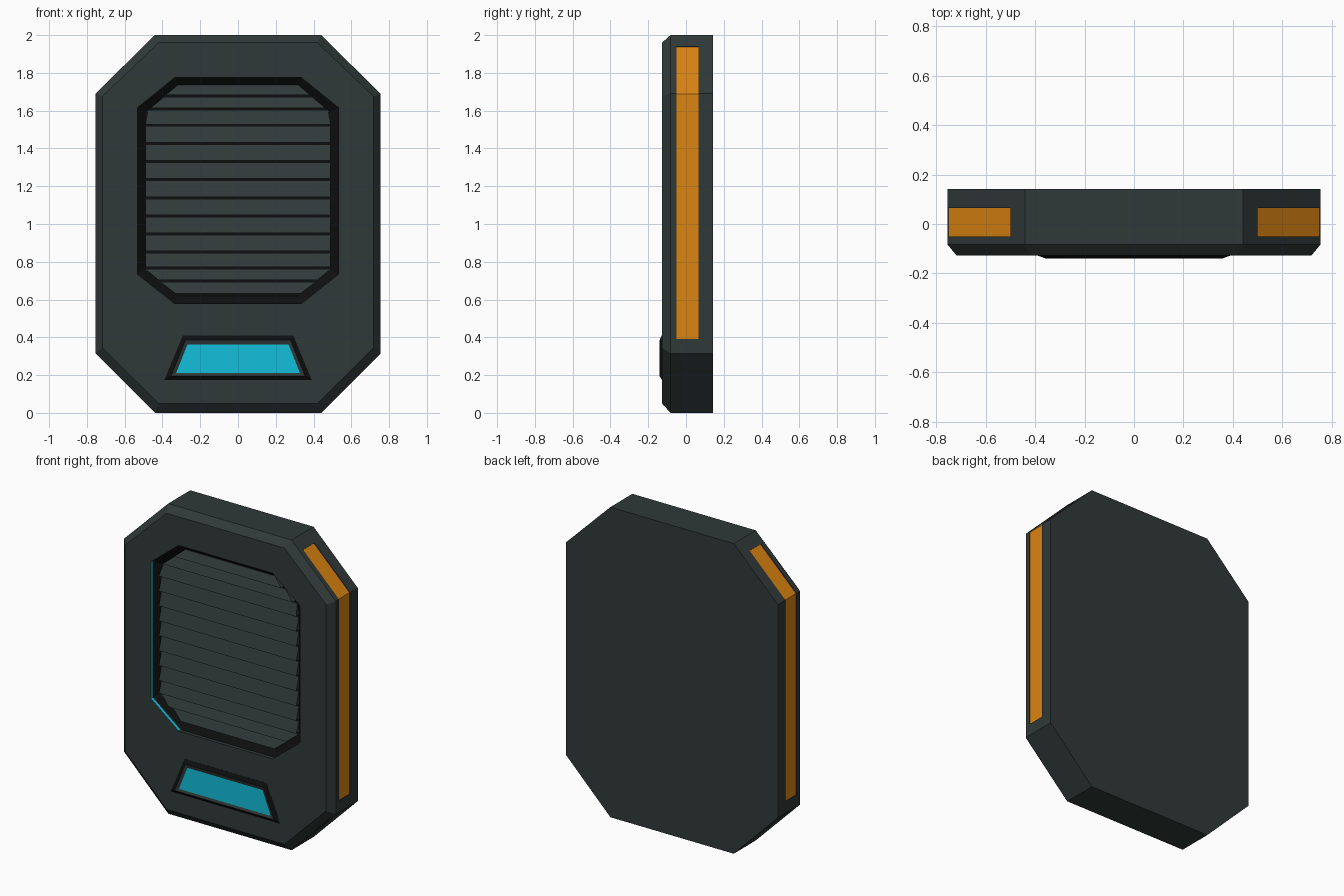
import bpy, bmesh

cube = bpy.data.objects.get("Cube")
if cube:
    bpy.data.objects.remove(cube, do_unlink=True)


def material(name, rgb):
    m = bpy.data.materials.new(name)
    m.use_nodes = True
    m.diffuse_color = (*rgb, 1)
    m.node_tree.nodes["Principled BSDF"].inputs["Base Color"].default_value = (*rgb, 1)
    return m


GREY = material("dark_grey_green", (0.029, 0.042, 0.040))
BLACK = material("black", (0.004, 0.0045, 0.0045))
CYAN = material("cyan", (0.006, 0.52, 0.70))
ORANGE = material("orange", (0.72, 0.23, 0.006))


def loft(name, rings, mats, paint):
    """Bridge rings of (y, [(x, z), ...]), cap both ends.
    paint(band, side) gives the material index; the last cap is band len - 1."""
    bm = bmesh.new()
    loops = [[bm.verts.new((x, y, z)) for x, z in pts] for y, pts in rings]
    n = len(loops[0])
    bm.faces.new(loops[0])
    for b, (low, high) in enumerate(zip(loops, loops[1:])):
        for i in range(n):
            j = (i + 1) % n
            f = bm.faces.new((low[i], low[j], high[j], high[i]))
            f.material_index = paint(b, i)
    bm.faces.new(loops[-1]).material_index = paint(len(rings) - 1, 0)
    bmesh.ops.recalc_face_normals(bm, faces=bm.faces)
    me = bpy.data.meshes.new(name)
    bm.to_mesh(me)
    bm.free()
    for m in mats:
        me.materials.append(m)
    ob = bpy.data.objects.new(name, me)
    bpy.context.collection.objects.link(ob)
    return ob


def octagon(flat, wide, z0, z1, z2, z3):
    """Side order: bottom, chamfer, side, chamfer, top, chamfer, side, chamfer."""
    right = [(flat, z0), (wide, z1), (wide, z2), (flat, z3)]
    return [(-flat, z0)] + right + [(-x, z) for x, z in reversed(right[1:])]


def trapezoid(bottom, top, z0, z1):
    return [(-bottom, z0), (bottom, z0), (top, z1), (-top, z1)]


# Housing with front bevel and recessed vent well
outline = octagon(0.44, 0.755, 0, 0.315, 1.69, 2)
opening = octagon(0.335, 0.533, 0.578, 0.735, 1.615, 1.775)


def paint_housing(band, side):
    if band == 3:
        return 0 if side in (0, 4) else 2    # glowing rim of the vent
    return 1 if band >= 4 else 0


housing = loft("housing", [
    (0.142, outline),
    (-0.082, outline),
    (-0.127, octagon(0.42, 0.718, 0.05, 0.345, 1.675, 1.96)),
    (-0.127, opening),
    (-0.105, opening),
    (-0.075, octagon(0.32, 0.49, 0.62, 0.76, 1.59, 1.735)),
], [GREY, BLACK, CYAN], paint_housing)


# Orange strips set into shallow grooves along each side and upper chamfer
def strip(name, sign, depth, lift, mat):
    def path(d):
        k = 0.7 * d
        return [(0.5 + k, 1.941 + k), (0.755 + d, 1.69 + 0.41 * d), (0.755 + d, 0.39)]
    pts = [(sign * x, z) for x, z in path(-depth) + path(lift)[::-1]]
    return loft(name, [(-0.05, pts), (0.065, pts)], [mat], lambda b, i: 0)


for side, sign in (("left", 1), ("right", -1)):
    cutter = strip("groove_cutter", sign, 0.012, 0.03, GREY)
    cutter.hide_render = True
    mod = housing.modifiers.new("groove", "BOOLEAN")
    mod.operation = "DIFFERENCE"
    mod.solver = "EXACT"
    mod.object = cutter
    bpy.context.view_layer.objects.active = housing
    bpy.ops.object.modifier_apply(modifier=mod.name)
    bpy.data.objects.remove(cutter, do_unlink=True)
    strip(side + "_strip", sign, 0.02, -0.005, ORANGE)


# Tilted vent slats, trimmed to the octagonal well
def half_width(z):
    return min(0.49, 0.32 + 1.17 * min(1.735 - z, 1.21 * (z - 0.62) * 0.87))


levels = [0.62, 0.69, 0.76] + [0.843 + 0.096 * i for i in range(8)] + [1.60, 1.67, 1.735]
for n, (low, high) in enumerate(zip(levels, levels[1:]), 1):
    base = low + 0.013
    wb, wt = half_width(base), half_width(high)
    loft(f"vent_slat_{n}", [
        (-0.07, trapezoid(wb, wt, base, high)),
        (-0.08, trapezoid(wb, wt, base, high)),
        (-0.106, trapezoid(wb, wb, base, base + 0.002)),
    ], [GREY], lambda b, i: 0)

# Display: raised black frame, grey inner lip, cyan screen
loft("display", [
    (-0.12, trapezoid(0.39, 0.292, 0.175, 0.41)),
    (-0.128, trapezoid(0.39, 0.292, 0.175, 0.41)),
    (-0.14, trapezoid(0.355, 0.278, 0.195, 0.385)),
    (-0.134, trapezoid(0.328, 0.268, 0.21, 0.362)),
], [GREY, BLACK, CYAN], lambda b, i: (1, 1, 0, 2)[b])
